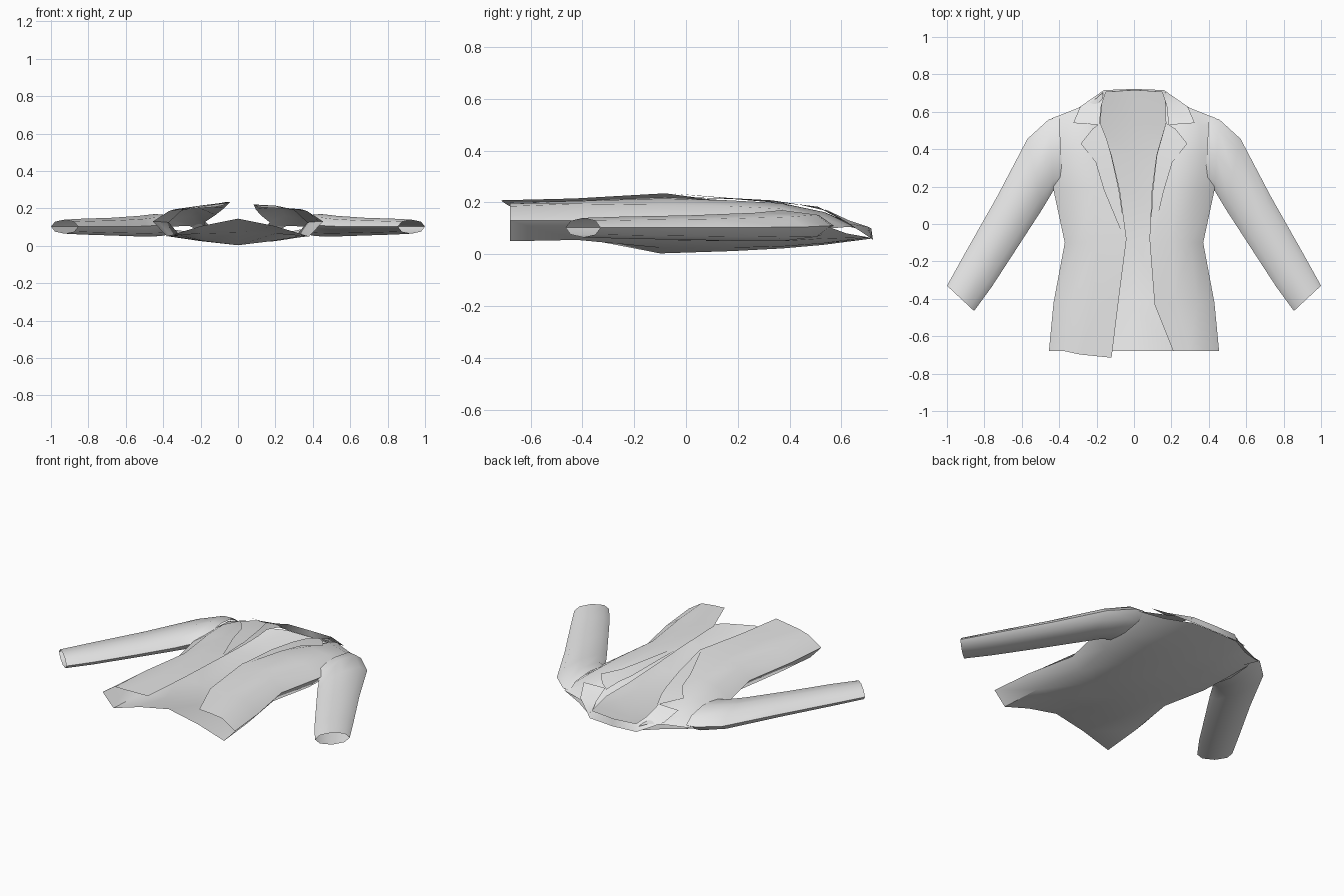
import bpy, bmesh, math

if "Cube" in bpy.data.objects:
    bpy.data.objects.remove(bpy.data.objects["Cube"])

cloth = bpy.data.materials.new("light_grey_cloth")
cloth.diffuse_color = (0.8, 0.8, 0.8, 1)
cloth.use_nodes = True
cloth.node_tree.nodes["Principled BSDF"].inputs["Base Color"].default_value = cloth.diffuse_color


def finish(name, bm, angle=50):
    me = bpy.data.meshes.new(name)
    bm.to_mesh(me)
    bm.free()
    me.materials.append(cloth)
    ob = bpy.data.objects.new(name, me)
    bpy.context.collection.objects.link(ob)
    bpy.ops.object.select_all(action='DESELECT')
    ob.select_set(True)
    bpy.context.view_layer.objects.active = ob
    bpy.ops.object.shade_smooth_by_angle(angle=math.radians(angle))
    return ob


def loft(bm, rows, closed=False, flip=False):
    grid = [[bm.verts.new(p) for p in row] for row in rows]
    n = len(rows[0])
    for a, b in zip(grid, grid[1:]):
        for i in range(n if closed else n - 1):
            j = (i + 1) % n
            f = [a[i], a[j], b[j], b[i]]
            bm.faces.new(f[::-1] if flip else f)


def face_up(bm):
    bm.normal_update()
    if sum(f.normal.z * f.calc_area() for f in bm.faces) < 0:
        bmesh.ops.reverse_faces(bm, faces=bm.faces[:])


# Body sections (y, [(x, z)...]) from centre back round the side to the front
SECTIONS = [
    (-0.68, [(0, .145), (.2, .105), (.38, .05), (.455, .13), (.37, .185), (.29, .195)]),
    (-0.42, [(0, .07), (.2, .065), (.36, .055), (.43, .13), (.34, .195), (.22, .205)]),
    (-0.10, [(0, .003), (.18, .025), (.31, .055), (.37, .125), (.30, .19), (.2, .215)]),
    (0.18, [(0, .012), (.2, .025), (.36, .05), (.43, .125), (.34, .185), (.22, .207)]),
    (0.37, [(0, .022), (.2, .03), (.37, .05), (.44, .12), (.36, .175), (.23, .197)]),
    (0.53, [(0, .036), (.2, .042), (.36, .06), (.44, .11), (.35, .14), (.25, .162)]),
]
# Free front edges (x, y, z), hem to neck
EDGES = {
    1: [(.21, -.68, .2), (.11, -.43, .207), (.083, -.08, .22), (.095, .18, .195),
        (.12, .37, .165), (.17, .54, .125)],
    -1: [(.12, -.715, .208), (.085, -.43, .215), (.04, -.08, .235), (.075, .18, .2),
         (.12, .37, .165), (.18, .54, .125)],
}
SHOULDER = [(0, .715, .06), (.16, .705, .065), (.30, .62, .08), (.44, .565, .10),
            (.30, .62, .105), (.21, .665, .105), (.165, .705, .09)]

bm = bmesh.new()
for s in (1, -1):
    rows = []
    for (y, pts), edge in zip(SECTIONS, EDGES[s]):
        row = [(s * x, y, z) for x, z in pts]
        x, ey, z = edge
        mx, my, mz = row[-1]
        row[-1] = (mx, (y + ey) / 2, mz)
        rows.append(row + [(s * x, ey, z)])
    rows.append([(s * x, y, z) for x, y, z in SHOULDER])
    loft(bm, rows, flip=(s > 0))
bmesh.ops.remove_doubles(bm, verts=bm.verts[:], dist=0.0005)
finish("jacket_body", bm)

# Sleeves: outer edge, inner edge, lowest and highest z of each ring
RINGS = [
    ((.40, .57), (.38, .20), .055, .165),
    ((.455, .56), (.43, .18), .05, .17),
    ((.57, .455), (.49, .08), .05, .16),
    ((.73, .15), (.62, -.12), .055, .15),
    ((.90, -.15), (.76, -.335), .06, .145),
    ((1.0, -.33), (.855, -.465), .065, .14),
]
for s, side in ((1, "right"), (-1, "left")):
    bm = bmesh.new()
    rows = []
    for o, i, lo, hi in RINGS:
        row = []
        for k in range(8):
            a = math.tau * k / 8
            c, w = math.cos(a), math.sin(a)
            row.append((s * ((o[0] + i[0]) / 2 + (o[0] - i[0]) / 2 * c),
                        (o[1] + i[1]) / 2 + (o[1] - i[1]) / 2 * c,
                        (lo + hi) / 2 + (hi - lo) / 2 * w))
        rows.append(row)
    loft(bm, rows, closed=True)
    bmesh.ops.recalc_face_normals(bm, faces=bm.faces[:])
    finish(side + "_sleeve", bm, 60)

# Collar: inner fold line and outer falling edge, mirrored about the centre back
INNER = [(0, .715, .10), (.15, .705, .105), (.175, .63, .13), (.185, .53, .17)]
OUTER = [(0, .722, .055), (.16, .716, .06), (.287, .628, .118), (.325, .54, .172)]
bm = bmesh.new()
mirror = lambda pts: [(-x, y, z) for x, y, z in pts[:0:-1]]
loft(bm, [mirror(INNER) + INNER, mirror(OUTER) + OUTER])
face_up(bm)
finish("collar", bm)

# Lapels: fold line to the notched outer edge
for s, side in ((1, "right"), (-1, "left")):
    e = EDGES[s]
    fold = [(e[5][0], .54, .168), (.145, .45, .19), (.122, .37, .197),
            (e[3][0] + .005, .18, .213), (e[2][0] + .005, -.06, e[2][2])]
    outer = [(.22, .51, .183), (.285, .43, .193), (.205, .33, .208),
             (.16, .18, .216), (e[2][0] + .02, -.06, e[2][2])]
    bm = bmesh.new()
    loft(bm, [[(s * x, y, z) for x, y, z in fold],
              [(s * x, y, z) for x, y, z in outer]])
    face_up(bm)
    finish(side + "_lapel", bm)
